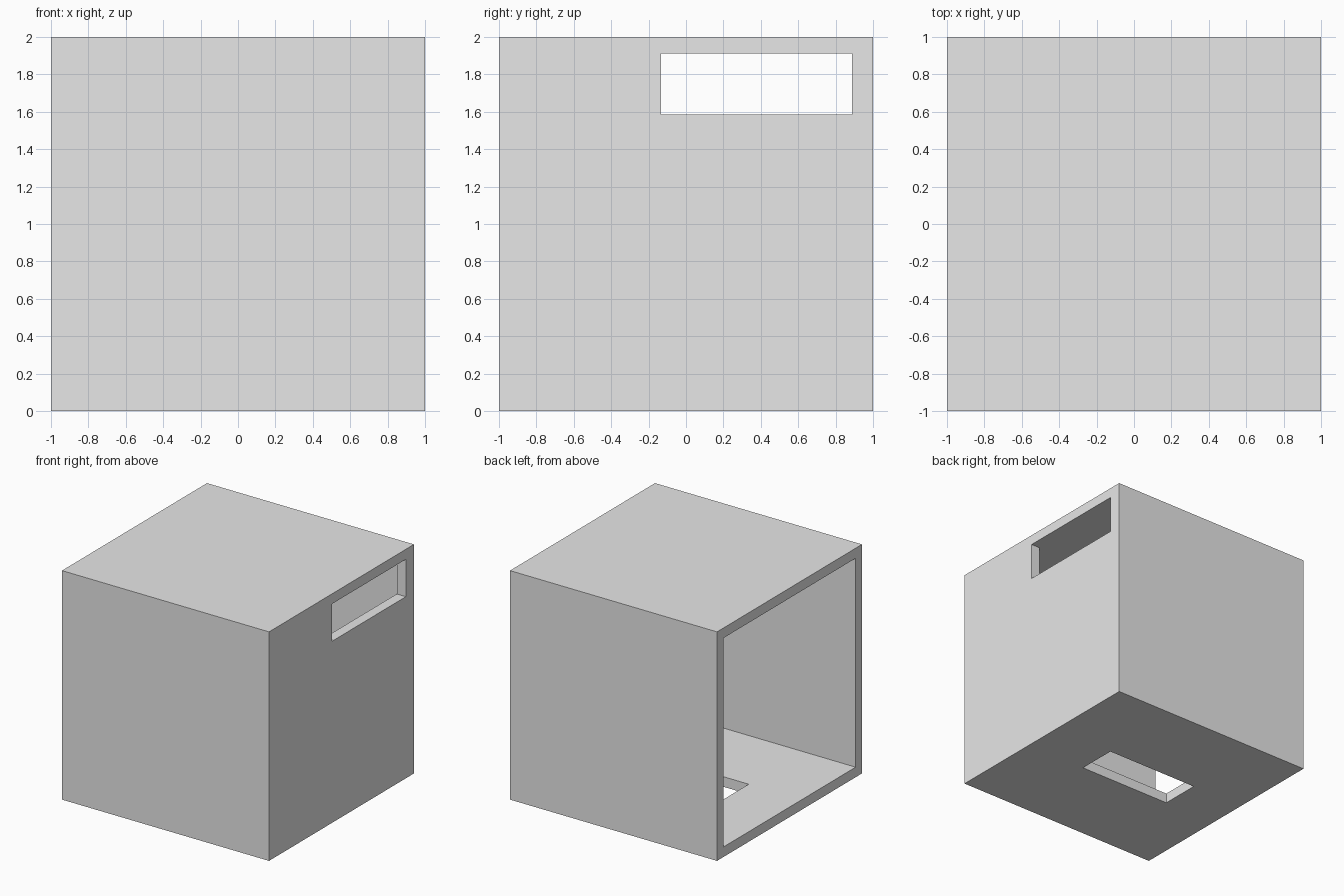
import bpy

WALL = 0.088
INNER = 1 - WALL

cube = bpy.data.objects.get("Cube")
if cube:
    bpy.data.objects.remove(cube, do_unlink=True)

grey = bpy.data.materials.new("light grey")
grey.use_nodes = True
grey.diffuse_color = (0.8, 0.8, 0.8, 1)
grey.node_tree.nodes["Principled BSDF"].inputs["Base Color"].default_value = (0.8, 0.8, 0.8, 1)


def box(name, low, high):
    """Axis-aligned box between two corners."""
    bpy.ops.mesh.primitive_cube_add(size=1)
    obj = bpy.context.object
    obj.name = name
    for v in obj.data.vertices:
        v.co = [h if c > 0 else l for c, l, h in zip(v.co, low, high)]
    obj.data.materials.append(grey)
    return obj


# Outer body
shell = box("box_shell", (-1, -1, 0), (1, 1, 2))

# Hollow inside open on one side, side window under the roof, floor slot
cutters = [
    box("cavity_cutter", (-1.2, -INNER, WALL), (INNER, INNER, 2 - WALL)),
    box("window_cutter", (0.5, -0.133, 1.586), (1.2, 0.888, 2 - WALL)),
    box("floor_slot_cutter", (-0.49, -0.166, -0.2), (0.414, 0.188, 0.3)),
]
for cutter in cutters:
    cutter.hide_render = True
    cut = shell.modifiers.new(cutter.name, "BOOLEAN")
    cut.operation = "DIFFERENCE"
    cut.solver = "EXACT"
    cut.object = cutter

# Bake the openings, then drop the cutters
bpy.ops.object.select_all(action="DESELECT")
shell.select_set(True)
bpy.context.view_layer.objects.active = shell
for cutter in cutters:
    bpy.ops.object.modifier_apply(modifier=cutter.name)
    bpy.data.objects.remove(cutter, do_unlink=True)
